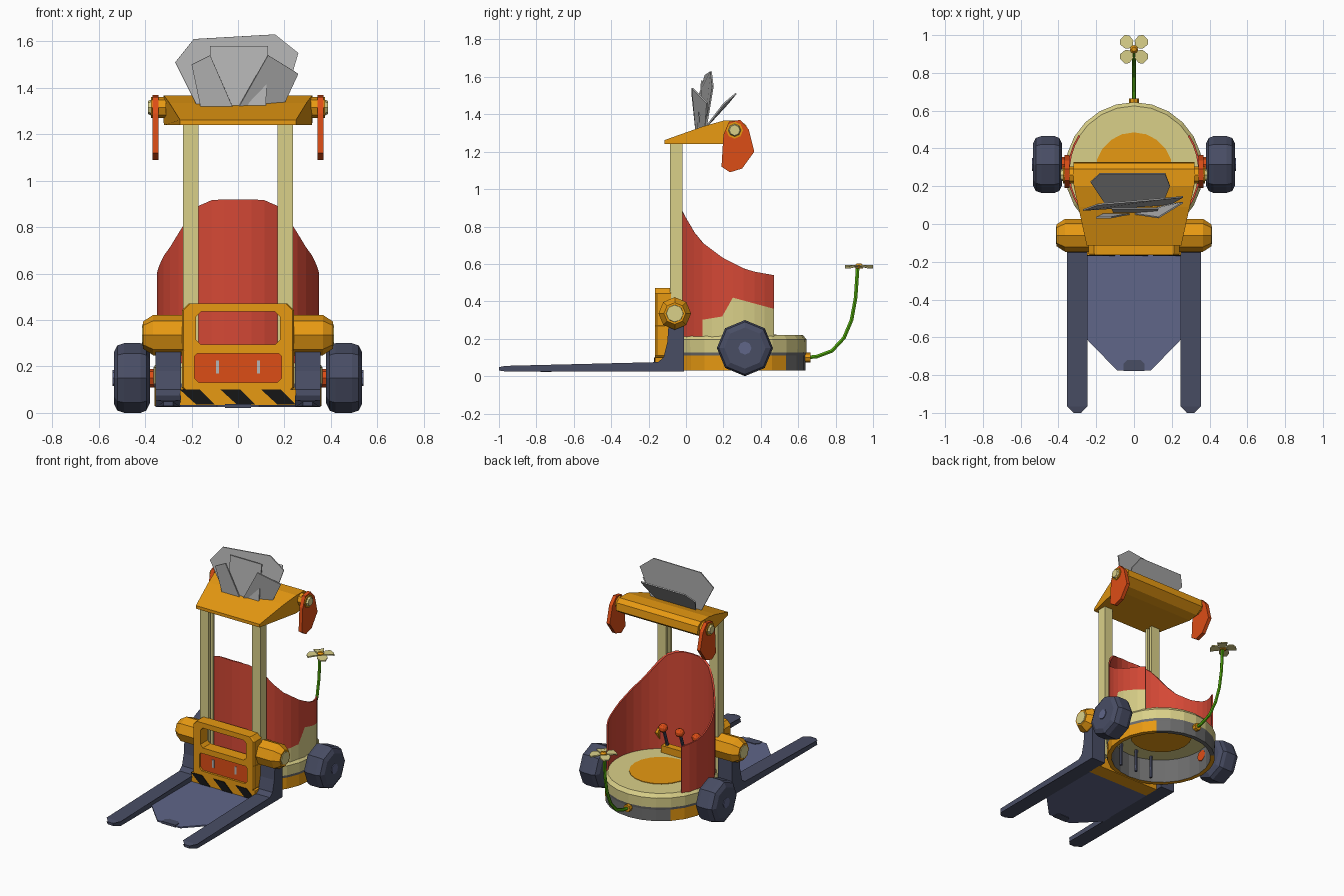
import bpy, bmesh, math
from mathutils import Vector

if "Cube" in bpy.data.objects:
    bpy.data.objects.remove(bpy.data.objects["Cube"])

COLS = {"orange": (.80, .32, .006), "cream": (.70, .63, .25), "red": (.66, .065, .036),
        "red_orange": (.72, .075, .008), "slate": (.065, .074, .127), "steel_blue": (.115, .133, .25),
        "light_grey": (.47, .47, .47), "mid_grey": (.15, .15, .15), "black": (.008, .008, .008),
        "green": (.09, .44, .004)}
M = {}
for n, c in COLS.items():
    M[n] = bpy.data.materials.new(n)
    M[n].diffuse_color = (*c, 1)


def make(name, verts, faces, *mats, rule=None):
    """Mesh object from points; rule(face centre, normal) picks the material index."""
    bm = bmesh.new()
    vs = [bm.verts.new(v) for v in verts]
    for f in faces:
        bm.faces.new([vs[i] for i in f])
    bmesh.ops.remove_doubles(bm, verts=bm.verts, dist=1e-5)
    bmesh.ops.recalc_face_normals(bm, faces=bm.faces)
    bm.normal_update()
    if rule:
        for f in bm.faces:
            f.material_index = rule(f.calc_center_median(), f.normal)
    me = bpy.data.meshes.new(name)
    bm.to_mesh(me)
    bm.free()
    for m in mats:
        me.materials.append(M[m])
    ob = bpy.data.objects.new(name, me)
    bpy.context.collection.objects.link(ob)
    return ob


def loft(name, loops, *mats, cap=True, closed=False, rule=None):
    """Skin equal-length rings of points."""
    n, k = len(loops[0]), len(loops)
    verts = [p for l in loops for p in l]
    faces = [(a * n + i, a * n + (i + 1) % n, (a + 1) % k * n + (i + 1) % n, (a + 1) % k * n + i)
             for a in range(k if closed else k - 1) for i in range(n)]
    if cap and not closed:
        faces += [tuple(range(n)), tuple(range((k - 1) * n, k * n))]
    return make(name, verts, faces, *mats, rule=rule)


def box(name, x, y, z, mat):
    return loft(name, [[(a, y[0], z[0]), (a, y[1], z[0]), (a, y[1], z[1]), (a, y[0], z[1])] for a in x], mat)


def turn_x(name, prof, y, z, n, *mats, phase=0, rule=None):
    """Lathe of (x, radius) pairs round an axis along x."""
    ang = [2 * math.pi * i / n + phase for i in range(n)]
    return loft(name, [[(x, y + r * math.sin(a), z + r * math.cos(a)) for a in ang] for x, r in prof],
                *mats, rule=rule)


def turn_z(name, prof, y, n, *mats, closed=False, rule=None):
    ang = [2 * math.pi * i / n for i in range(n)]
    return loft(name, [[(r * math.sin(a), y + r * math.cos(a), z) for a in ang] for r, z in prof],
                *mats, closed=closed, rule=rule)


def tube(name, pts, r, n, mat):
    pts, loops = [Vector(p) for p in pts], []
    for i, p in enumerate(pts):
        d = (pts[min(i + 1, len(pts) - 1)] - pts[max(i - 1, 0)]).normalized()
        u = Vector((1, 0, 0))
        v = d.cross(u).normalized()
        loops.append([p + r * (u * math.cos(t * 2 * math.pi / n) + v * math.sin(t * 2 * math.pi / n)) for t in range(n)])
    return loft(name, loops, mat)


def plate(name, pts, t, mat):
    """Thin solid from one flat outline."""
    pts = [Vector(p) for p in pts]
    d = (pts[1] - pts[0]).cross(pts[-1] - pts[0]).normalized() * t
    return loft(name, [pts, [p + d for p in pts]], mat)


# Round hollow base with seat pad
CY = .28
turn_z("base", [(.36, .03), (.36, .11), (.363, .127), (.365, .195), (.345, .22), (.2, .22), (.2, .2), (.33, .2), (.33, .03)],
       CY, 24, "orange", "cream", "mid_grey", closed=True,
       rule=lambda c, n: (2 if c.y > .52 else 0) if c.z < .112 else 2 if c.z < .125 else 1)
turn_z("seat_pad", [(.205, .19), (.205, .224)], CY, 20, "orange")

# Curved backrest: height falls away towards the rear, cream panel outside on the right
def interp(tab, v):
    for (a, b), (c, d) in zip(tab, tab[1:]):
        if v <= c:
            return b + (d - b) * max(0, v - a) / (c - a)
    return tab[-1][1]


TOP = [(-.07, .92), (-.055, .92), (-.02, .885), (.03, .79), (.08, .72), (.2, .63), (.33, .565), (.47, .54)]
PANEL = [(.05, .23), (.08, .30), (.2, .32), (.25, .42), (.47, .36)]
verts, faces, cols = [], [], 26
for r in (.35, .34):
    for i in range(cols + 1):
        a = math.radians(-123 + 246 * i / cols)
        x, y = r * math.sin(a), CY - r * math.cos(a)
        verts += [(x, y, z) for z in (.2, interp(PANEL, y), interp(TOP, y))]
o = 3 * (cols + 1)
for i in range(cols):
    b, c = 3 * i, 3 * i + 3
    faces += [(b + k + s, c + k + s, c + k + 1 + s, b + k + 1 + s) for k in (0, 1) for s in (0, o)]
    faces += [(b + 2, c + 2, c + 2 + o, b + 2 + o), (b, c, c + o, b + o)]
for b in (0, 3 * cols):
    faces += [(b + k, b + k + 1, b + k + 1 + o, b + k + o) for k in (0, 1)]
make("backrest", verts, faces, "red", "cream",
     rule=lambda c, n: int(c.x > .2 and c.y > .08 and n.x > .3 and c.z < interp(PANEL, c.y) - .02))

# Wheels, axles, forks, tilt drums, mast columns, flaps: both sides
FORK = [(-1, .03), (-1, .048), (-.965, .055), (-.15, .075), (-.12, .1), (-.1, .18), (-.09, .32),
        (-.01, .32), (-.01, .025), (-.965, .025)]
FLAP = [(.2, 1.29), (.19, 1.12), (.235, 1.09), (.3, 1.11), (.365, 1.2), (.335, 1.32), (.29, 1.37), (.23, 1.36)]
for s, side in ((-1, "left"), (1, "right")):
    turn_x(side + "_wheel", [(s * .38, .11), (s * .395, .14), (s * .42, .15), (s * .49, .15), (s * .52, .14), (s * .535, .11)],
           .315, .15, 8, "slate")
    turn_x(side + "_hub", [(s * .53, .035), (s * .54, .035)], .315, .15, 8, "steel_blue")
    turn_x(side + "_axle", [(s * .32, .04), (s * .4, .04)], .315, .15, 8, "red_orange")
    loft(side + "_fork", [[(s * (.3 + e * (.02 if y < -.98 else .055)), y, z) for y, z in FORK] for e in (-1, 1)], "slate")
    turn_x(side + "_drum", [(s * .2, .087), (s * .365, .087), (s * .41, .058)], -.06, .335, 8, "orange")
    turn_x(side + "_drum_cap", [(s * .4, .05), (s * .414, .045)], -.06, .335, 8, "cream")
    # column with a groove on its inner face
    U = [(.237, -.085), (.237, -.02), (.17, -.02), (.17, -.04), (.2, -.04), (.2, -.065), (.17, -.065), (.17, -.085)]
    loft(side + "_mast_column", [[(s * x, y, z) for x, y in U] for z in (.1, 1.25)], "cream")
    loft(side + "_flap", [[(s * x, y, z) for y, z in FLAP] for x in (.342, .368)], "red_orange")
    turn_x(side + "_flap_pivot", [(s * .31, .045), (s * .375, .045)], .26, 1.315, 8, "orange")
    turn_x(side + "_flap_bolt", [(s * .37, .036), (s * .388, .028)], .26, 1.315, 8, "cream")

# Low plate between the forks
make_pts = [(-.25, -.15), (.25, -.15), (.25, -.61), (.09, -.775), (-.09, -.775), (-.25, -.61)]
loft("floor_plate", [[(x, y, z) for x, y in make_pts] for z in (.025, .035)], "steel_blue")
loft("floor_plate_tip", [[(x, y, z) for x, y in ((-.055, -.777), (.055, -.777), (.055, -.74), (.035, -.72), (-.035, -.72), (-.055, -.74))]
                         for z in (.022, .039)], "slate")

# Front carriage: two stacked frames, recessed red panel and hazard bar
def octa(hx, z0, z1, c0, c1):
    r = [(hx - c0, z0), (hx, z0 + c0), (hx, z1 - c1), (hx - c1, z1)]
    return r + [(-x, z) for x, z in reversed(r)]


def frame(name, outer, inner):
    loft(name, [[(x, y, z) for x, z in p] for p, y in
                ((outer, -.08), (outer, -.155), ([(x * .97, z) for x, z in outer], -.165), (inner, -.165), (inner, -.08))],
         "orange", closed=True)


frame("upper_frame", octa(.242, .27, .472, .002, .03), octa(.18, .295, .436, .02, .02))
frame("lower_frame", octa(.242, .09, .27, .02, .002), octa(.188, .13, .255, .02, .012))
box("red_panel", (-.2, .2), (-.15, -.1), (.12, .26), "red_orange")
for s in (-1, 1):
    box("panel_slot", (s * .088 - .007, s * .088 + .007), (-.155, -.149), (.17, .225), "light_grey")
box("hazard_bar", (-.25, .25), (-.165, -.06), (.025, .1), "orange")
for i in range(3):
    x = -.25 + i * .175
    plate("hazard_stripe", [(x + .07, -.165, .036), (x + .15, -.165, .036), (x + .085, -.165, .1), (x, -.165, .1)], .005, "black")

# Canopy, widening to a rounded rear edge
ROOF = [(-.115, 1.24), (-.115, 1.262), (.09, 1.335), (.2, 1.366), (.29, 1.366), (.322, 1.342), (.328, 1.29), (.27, 1.25), (.2, 1.24)]
loft("canopy", [[(e * (.25 + .07 * min(1, (y + .115) / .32)), y, z) for y, z in ROOF] for e in (-1, 1)], "orange")

# Cluster of grey sheets standing on the canopy
SHEETS = [
    [(-.17, .08, 1.31), (-.27, .07, 1.51), (-.19, .10, 1.61), (.16, .13, 1.63), (.26, .14, 1.55), (.19, .1, 1.31)],
    [(-.15, .1, 1.33), (-.23, .22, 1.46), (-.18, .265, 1.515), (.165, .265, 1.515), (.19, .2, 1.46), (.15, .1, 1.33)],
    [(-.16, .05, 1.31), (-.2, .03, 1.5), (-.12, .03, 1.54), (-.02, .05, 1.31)],
    [(0, .05, 1.31), (.13, .03, 1.54), (.26, .11, 1.46), (.19, .1, 1.31)],
    [(-.11, .06, 1.32), (-.12, .08, 1.58), (.13, .08, 1.58), (.12, .06, 1.32)]]
for pts in SHEETS:
    plate("grey_sheet", pts, .008, "light_grey")

# Control levers with round knobs
box("lever_block", (-.16, .16), (0, .05), (.21, .27), "orange")
for x in (-.13, 0, .13):
    tube("lever", [(x, .02, .04), (x, .025, .28), (x, .07, .41)], .011, 6, "slate")
    turn_x("lever_knob", [(x + .03 * math.cos(t * math.pi / 6), .03 * math.sin(t * math.pi / 6) + .001) for t in range(7)],
           .07, .41, 10, "red_orange")

# Flower on a curved stem at the back
tube("stem_socket", [(0, .63, .1), (0, .665, .1)], .026, 8, "orange")
tube("stem", [(0, .65, .1), (0, .7, .105), (0, .78, .135), (0, .845, .205), (0, .885, .3), (0, .907, .42), (0, .918, .585)],
     .011, 6, "green")
PETAL = [(.01, 0), (.035, -.03), (.07, -.034), (.088, -.018), (.088, .018), (.07, .034), (.035, .03)]
for k in range(4):
    c, s = math.cos(math.pi / 4 + k * math.pi / 2), math.sin(math.pi / 4 + k * math.pi / 2)
    loft("petal", [[(u * c - v * s, .925 + u * s + v * c, z + (.012 if .03 < u < .08 else 0)) for u, v in PETAL]
                   for z in (.575, .583)], "cream")
turn_z("flower_centre", [(.022, .575), (.022, .592), (.012, .603)], .925, 8, "orange")

for m in bpy.data.materials:
    if m.users and not m.is_grease_pencil:
        m.use_nodes = True
        m.node_tree.nodes["Principled BSDF"].inputs["Base Color"].default_value = m.diffuse_color
